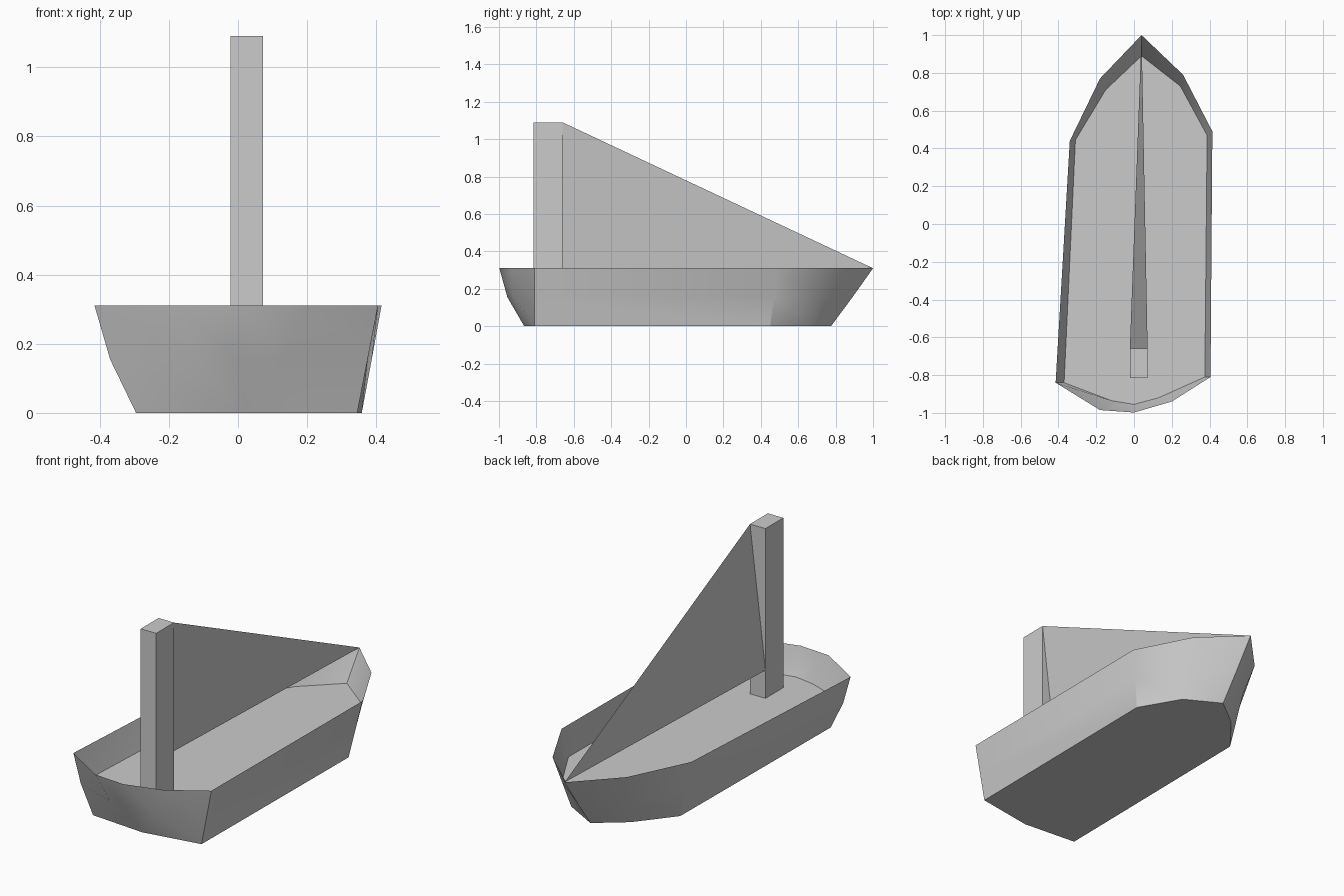
import bpy
import bmesh

cube = bpy.data.objects.get("Cube")
if cube:
    bpy.data.objects.remove(cube, do_unlink=True)

grey = bpy.data.materials.new("plain grey")
grey.use_nodes = True
colour = (0.6, 0.6, 0.6, 1)
grey.diffuse_color = colour
grey.node_tree.nodes["Principled BSDF"].inputs["Base Color"].default_value = colour


def add_object(name, bm, smooth=False):
    mesh = bpy.data.meshes.new(name)
    bm.to_mesh(mesh)
    bm.free()
    mesh.materials.append(grey)
    obj = bpy.data.objects.new(name, mesh)
    bpy.context.collection.objects.link(obj)
    if smooth:
        bpy.ops.object.select_all(action="DESELECT")
        obj.select_set(True)
        bpy.context.view_layer.objects.active = obj
        bpy.ops.object.shade_smooth_by_angle(angle=0.5)
    return obj


def ring(bm, outline, z):
    return [bm.verts.new((x, y, z)) for x, y in outline]


# Outlines run from the bow tip along -x, round the stern and back along +x
RIM_Z, DECK_Z = 0.31, 0.155
rim = [(0.04, 1), (-0.18, 0.77), (-0.34, 0.44), (-0.415, -0.84), (-0.18, -0.985),
       (0, -0.998), (0.2, -0.94), (0.405, -0.81), (0.415, 0.49), (0.26, 0.79)]
waist = [(0.04, 0.89), (-0.15, 0.71), (-0.31, 0.445), (-0.37, -0.84), (-0.12, -0.935),
         (0, -0.955), (0.13, -0.92), (0.375, -0.81), (0.387, 0.47), (0.245, 0.73)]
keel = [(0.04, 0.775), (-0.12, 0.65), (-0.28, 0.45), (-0.295, -0.84), (0.02, -0.865),
        (0.02, -0.865), (0.02, -0.865), (0.345, -0.81), (0.358, 0.45), (0.23, 0.67)]

# Hull: open shell with a flat bottom
bm = bmesh.new()
rings = [ring(bm, keel, 0), ring(bm, waist, DECK_Z), ring(bm, rim, RIM_Z)]
count = len(rim)
for low, high in zip(rings, rings[1:]):
    for i in range(count):
        j = (i + 1) % count
        bm.faces.new((low[j], low[i], high[i], high[j]))
bm.faces.new(rings[0])
bmesh.ops.remove_doubles(bm, verts=bm.verts, dist=0.001)
add_object("hull", bm, smooth=True)

# Deck: flat sheet halfway up the hull
bm = bmesh.new()
bm.faces.new(ring(bm, waist, DECK_Z)[::-1])
add_object("deck", bm)

# Mast: square-cut post on the deck
x0, x1, y0, y1, top = -0.022, 0.072, -0.815, -0.66, 1.09
bm = bmesh.new()
bmesh.ops.create_cube(bm, size=1)
bmesh.ops.scale(bm, verts=bm.verts, vec=(x1 - x0, y1 - y0, top - DECK_Z))
bmesh.ops.translate(bm, verts=bm.verts,
                    vec=((x0 + x1) / 2, (y0 + y1) / 2, (top + DECK_Z) / 2))
add_object("mast", bm)

# Sail: one slanted triangle from the mast to the bow tip
bm = bmesh.new()
corners = [(x1, y1, top), (x0, y1, RIM_Z), (*rim[0], RIM_Z)]
bm.faces.new([bm.verts.new(c) for c in corners])
add_object("sail", bm)
